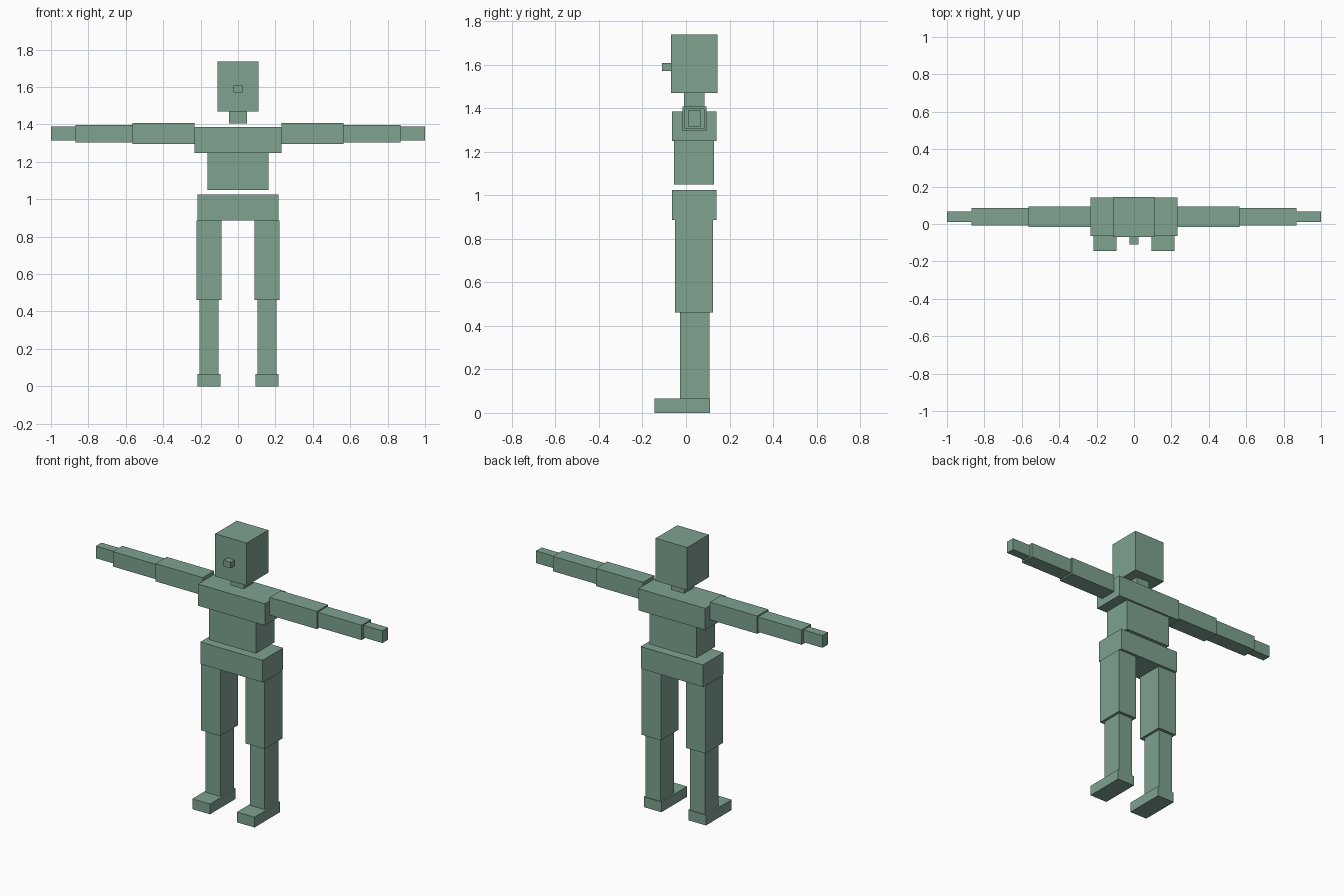
import bpy

green = bpy.data.materials.new("muted_green")
green.diffuse_color = (0.21, 0.36, 0.28, 1)


def box(name, x, y, z):
    """Box spanning the (min, max) range on each axis."""
    spans = (x, y, z)
    bpy.ops.mesh.primitive_cube_add(size=1, location=[(a + b) / 2 for a, b in spans])
    ob = bpy.context.object
    ob.name = name
    for v in ob.data.vertices:
        v.co = [c * (b - a) for c, (a, b) in zip(v.co, spans)]
    ob.data.materials.append(green)


# Head and trunk, centred on x = 0: half width, y range, z range
for name, w, y, z in [
    ("head", 0.11, (-0.07, 0.145), (1.468, 1.737)),
    ("nose", 0.025, (-0.11, -0.07), (1.57, 1.608)),
    ("neck", 0.047, (-0.009, 0.084), (1.406, 1.468)),
    ("chest", 0.233, (-0.065, 0.141), (1.248, 1.385)),
    ("abdomen", 0.163, (-0.055, 0.129), (1.048, 1.248)),
    ("pelvis", 0.217, (-0.065, 0.141), (0.885, 1.024)),
]:
    box(name, (-w, w), y, z)

# Arms and legs, one of each per side
limbs = [
    ("upper_arm", (0.233, 0.563), (-0.017, 0.094), (1.295, 1.407)),
    ("forearm", (0.563, 0.868), (-0.008, 0.086), (1.304, 1.398)),
    ("hand", (0.868, 1.0), (0.012, 0.067), (1.313, 1.39)),
    ("thigh", (0.088, 0.222), (-0.051, 0.125), (0.46, 0.885)),
    ("shin", (0.104, 0.206), (-0.028, 0.107), (0.065, 0.46)),
    ("foot", (0.094, 0.217), (-0.145, 0.111), (0.0, 0.065)),
]
for name, x, y, z in limbs:
    box(name + "_left", x, y, z)
    box(name + "_right", (-x[1], -x[0]), y, z)
